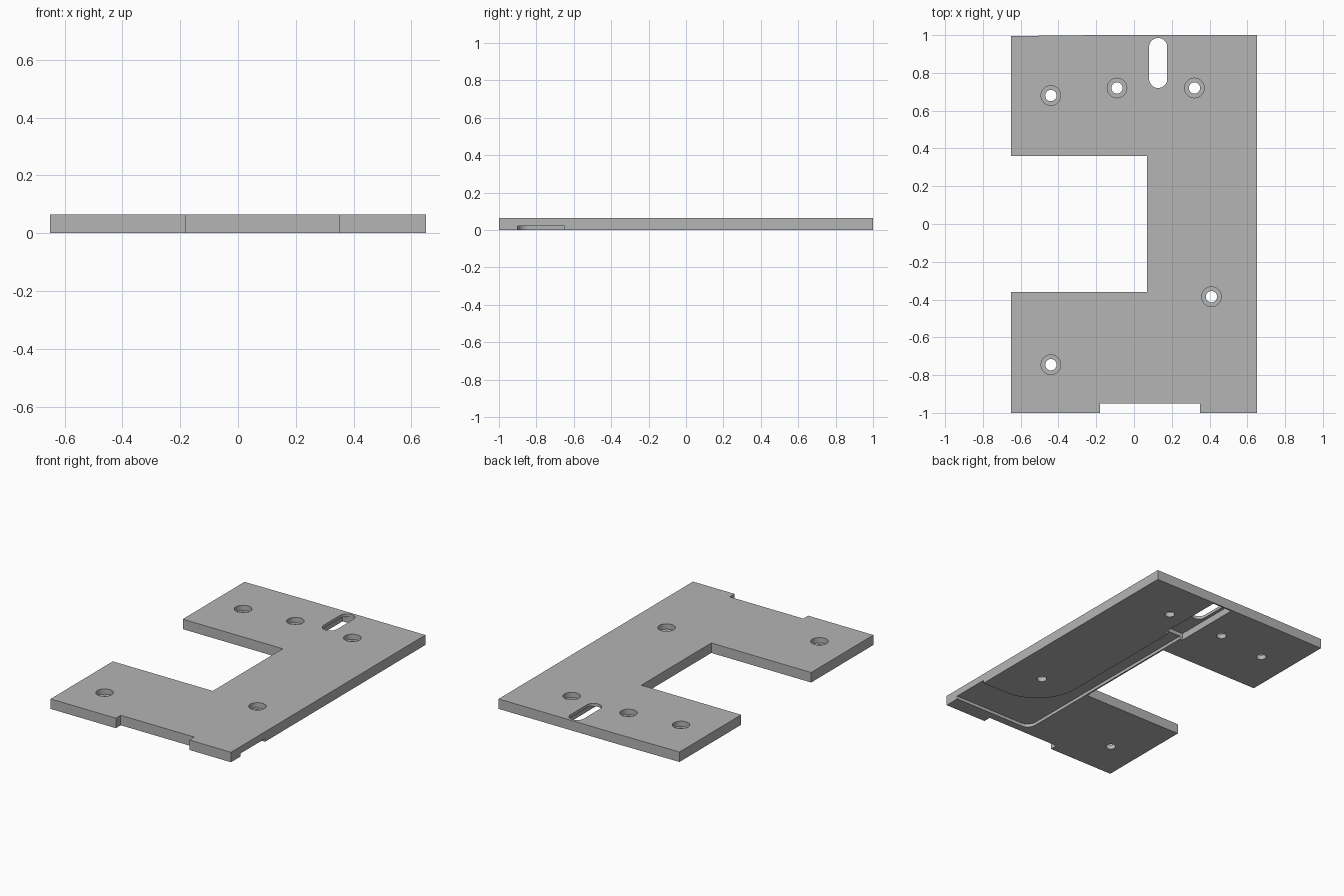
import bpy, bmesh
from math import pi, cos, sin, radians

cube = bpy.data.objects.get("Cube")
if cube:
    bpy.data.objects.remove(cube, do_unlink=True)

THICK = 0.065

grey = bpy.data.materials.new("plain grey")
grey.use_nodes = True
colour = (0.46, 0.46, 0.46, 1)
grey.diffuse_color = colour
grey.node_tree.nodes["Principled BSDF"].inputs["Base Color"].default_value = colour


def prism(name, outline, z0, z1):
    """Extrude a flat outline from z0 up to z1."""
    bm = bmesh.new()
    face = bm.faces.new([bm.verts.new((x, y, z0)) for x, y in outline])
    new = bmesh.ops.extrude_face_region(bm, geom=[face])["geom"]
    top = [v for v in new if isinstance(v, bmesh.types.BMVert)]
    bmesh.ops.translate(bm, verts=top, vec=(0, 0, z1 - z0))
    bmesh.ops.recalc_face_normals(bm, faces=bm.faces)
    mesh = bpy.data.meshes.new(name)
    bm.to_mesh(mesh)
    bm.free()
    mesh.materials.append(grey)
    obj = bpy.data.objects.new(name, mesh)
    bpy.context.collection.objects.link(obj)
    return obj


def arc(cx, cy, r, start, end, steps):
    """Points along an arc, angles in degrees."""
    angles = [radians(start + (end - start) * i / steps) for i in range(steps + 1)]
    return [(cx + r * cos(a), cy + r * sin(a)) for a in angles]


def circle(cx, cy, r):
    return arc(cx, cy, r, 0, 360, 32)[:-1]


def rect(x0, x1, y0, y1):
    return [(x0, y0), (x1, y0), (x1, y1), (x0, y1)]


# Plate: C-shaped outline with a shallow front notch
plate = prism("base_plate", [
    (-0.65, -1), (-0.18, -1), (-0.18, -0.95), (0.35, -0.95), (0.35, -1), (0.65, -1),
    (0.65, 1), (-0.2, 1), (-0.65, 0.995),
    (-0.65, 0.36), (0.07, 0.36), (0.07, -0.36), (-0.65, -0.36)], 0, THICK)

cutters = []


def cut(name, outline, z0, z1):
    cutters.append(prism(name, outline, z0, z1))


# Screw holes: wide counterbore above a narrow bore
for x, y in [(-0.44, 0.68), (-0.09, 0.72), (0.32, 0.72), (0.41, -0.385), (-0.44, -0.745)]:
    cut("counterbore_cutter", circle(x, y, 0.052), 0.03, 0.1)
    cut("bore_cutter", circle(x, y, 0.03), -0.05, 0.05)

# Underside cable groove: runs forward, then sweeps out through the left edge
cut("groove_cutter",
    [(0.7, -0.9)] + arc(0.14, -0.84, 0.06, 270, 180, 8) + [(0.08, 0.6), (0.175, 0.6)]
    + arc(0.475, -0.35, 0.3, 180, 270, 16) + [(0.7, -0.65)], -0.05, 0.02)

# Underside connector pocket and the through slot above it
cut("pocket_cutter", rect(0.06, 0.2, 0.53, 0.99), -0.05, 0.045)
cut("slot_cutter", arc(0.128, 0.937, 0.048, 0, 180, 16) + arc(0.128, 0.768, 0.048, 180, 360, 16),
    -0.06, 0.1)

# Apply every cut, then discard the cutters
bpy.context.view_layer.objects.active = plate
for c in cutters:
    c.hide_render = True
    mod = plate.modifiers.new(c.name, 'BOOLEAN')
    mod.operation = 'DIFFERENCE'
    mod.solver = 'EXACT'
    mod.object = c
    bpy.ops.object.modifier_apply(modifier=mod.name)
for c in cutters:
    bpy.data.objects.remove(c, do_unlink=True)

bpy.ops.object.select_all(action='DESELECT')
plate.select_set(True)
bpy.ops.object.shade_smooth_by_angle(angle=radians(30))
